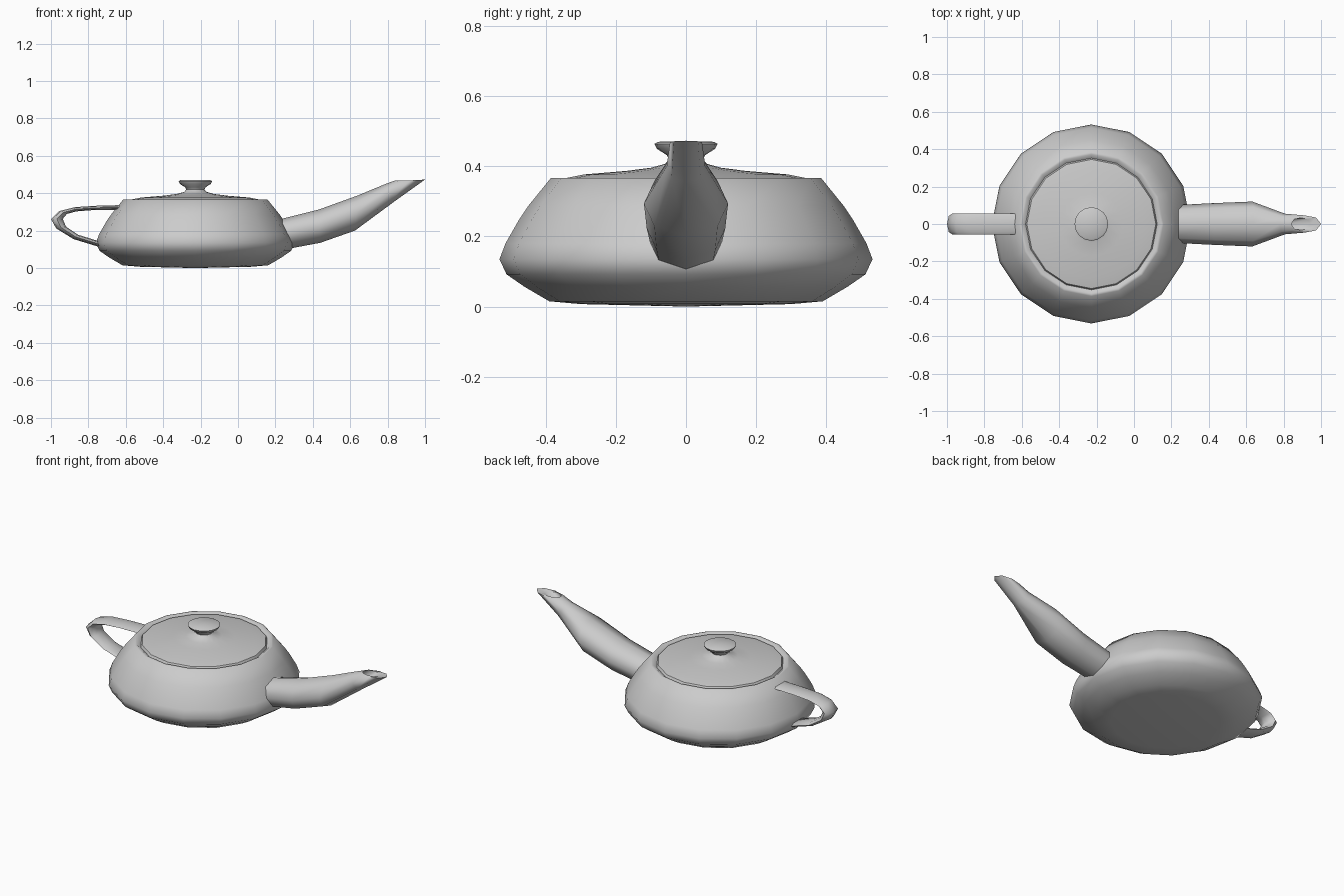
import bpy
from math import cos, sin, pi

if "Cube" in bpy.data.objects:
    bpy.data.objects.remove(bpy.data.objects["Cube"])

CX = -0.228   # axis of the pot
SIDES = 16


def finish(name, verts, faces, angle=50):
    me = bpy.data.meshes.new(name)
    me.from_pydata(verts, [], faces)
    ob = bpy.data.objects.new(name, me)
    bpy.context.collection.objects.link(ob)
    bpy.ops.object.select_all(action='DESELECT')
    ob.select_set(True)
    bpy.context.view_layer.objects.active = ob
    bpy.ops.object.mode_set(mode='EDIT')
    bpy.ops.mesh.select_all(action='SELECT')
    bpy.ops.mesh.normals_make_consistent(inside=False)
    bpy.ops.object.mode_set(mode='OBJECT')
    bpy.ops.object.shade_smooth_by_angle(angle=angle * pi / 180)
    return ob


def bridge(rings, n):
    return [(r * n + i, r * n + (i + 1) % n, (r + 1) * n + (i + 1) % n, (r + 1) * n + i)
            for r in range(rings - 1) for i in range(n)]


def lathe(name, profile, cap_z, cap_first=True):
    """Spin a (radius, z) profile round the pot axis and close one end at a centre point."""
    n = SIDES
    verts = [(CX + r * cos(2 * pi * i / n), r * sin(2 * pi * i / n), z)
             for r, z in profile for i in range(n)]
    faces = bridge(len(profile), n)
    base = 0 if cap_first else (len(profile) - 1) * n
    verts.append((CX, 0, cap_z))
    faces += [(base + i, base + (i + 1) % n, len(verts) - 1) for i in range(n)]
    return finish(name, verts, faces)


def tube(name, rings, n=8, angle=50):
    """Loft rounded sections, each given by two xz points and a half width."""
    verts = []
    for (x1, z1), (x2, z2), w in rings:
        for i in range(n):
            u = 2 * i / n
            t = u if u <= 1 else 2 - u
            s = 3 * t * t - 2 * t ** 3
            y = 4 * t * (1 - t) * w * (1 if u <= 1 else -1)
            verts.append((x1 + (x2 - x1) * s, y, z1 + (z2 - z1) * s))
    faces = bridge(len(rings), n)
    last = (len(rings) - 1) * n
    faces += [tuple(range(n)), tuple(range(last, last + n))]
    return finish(name, verts, faces, angle)


# Squat body with a recessed rim
lathe("body", [(0.3, 0.007), (0.39, 0.015), (0.46, 0.056), (0.512, 0.092), (0.532, 0.135),
               (0.515, 0.18), (0.475, 0.25), (0.45, 0.287), (0.386, 0.366),
               (0.372, 0.367), (0.352, 0.352)], 0.0)

# Lid with its knob
lathe("lid", [(0.352, 0.352), (0.345, 0.366), (0.29, 0.377), (0.17, 0.387), (0.1, 0.396),
              (0.06, 0.407), (0.048, 0.42), (0.055, 0.432), (0.083, 0.45), (0.09, 0.464),
              (0.08, 0.47)], 0.472, False)

# Spout, turning inward at the mouth
tube("spout", [((0.20, 0.255), (0.20, 0.09), 0.1),
               ((0.43, 0.312), (0.44, 0.135), 0.112),
               ((0.64, 0.388), (0.625, 0.2), 0.12),
               ((0.78, 0.446), (0.835, 0.355), 0.055),
               ((0.825, 0.463), (1.0, 0.473), 0.046),
               ((0.84, 0.468), (0.945, 0.466), 0.033),
               ((0.78, 0.43), (0.83, 0.385), 0.03)], angle=65)

# Looped handle
tube("handle", [((-0.61, 0.337), (-0.61, 0.312), 0.057),
                ((-0.76, 0.333), (-0.76, 0.311), 0.057),
                ((-0.87, 0.326), (-0.865, 0.303), 0.057),
                ((-0.955, 0.305), (-0.915, 0.289), 0.057),
                ((-1.0, 0.262), (-0.937, 0.263), 0.057),
                ((-0.972, 0.212), (-0.92, 0.222), 0.057),
                ((-0.88, 0.155), (-0.855, 0.178), 0.057),
                ((-0.70, 0.10), (-0.70, 0.13), 0.057)], angle=75)
